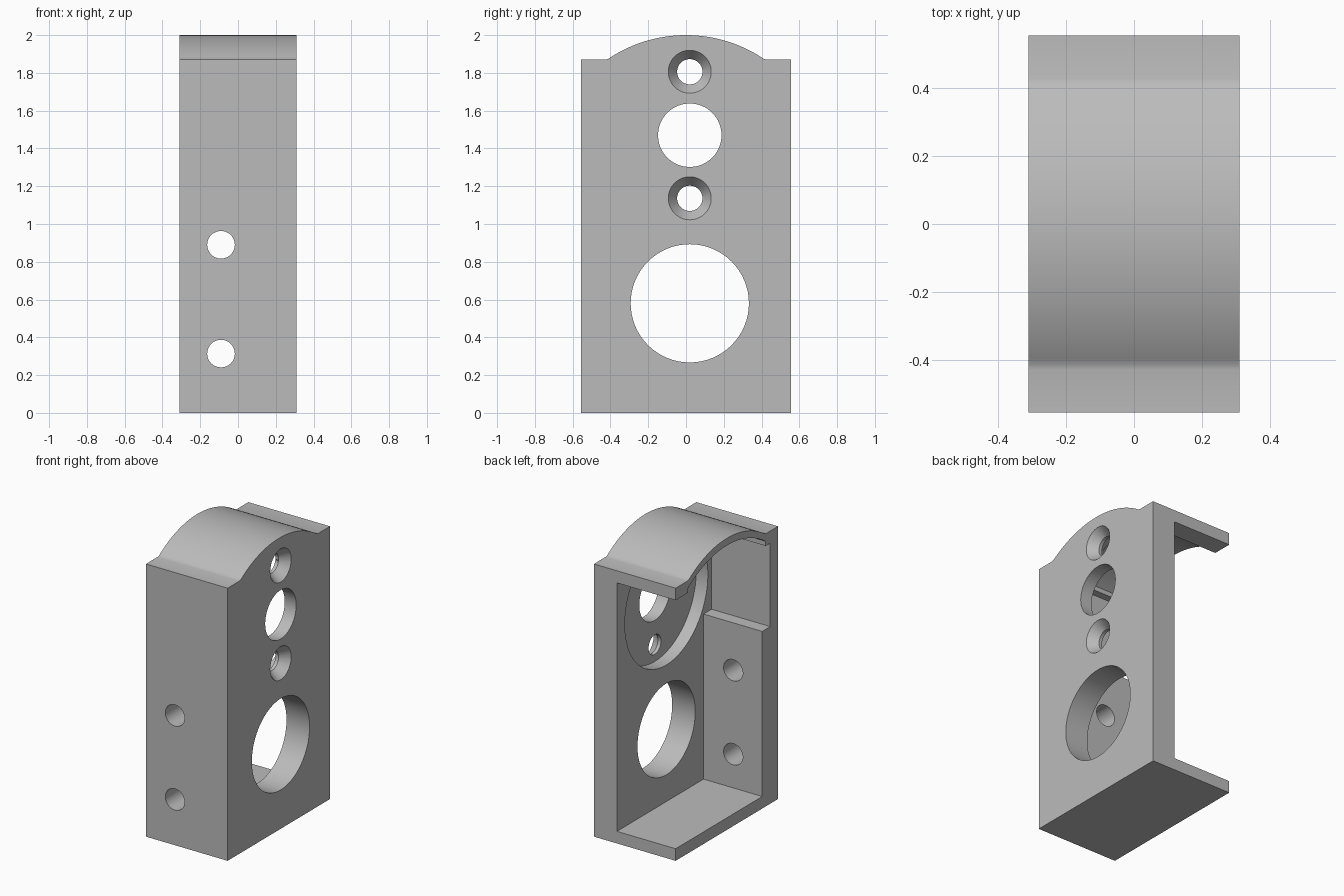
import bpy
import bmesh
from math import sqrt, radians, pi
from mathutils import Matrix

cube = bpy.data.objects.get("Cube")
if cube:
    bpy.data.objects.remove(cube, do_unlink=True)

grey = bpy.data.materials.new("plain_grey")
grey.use_nodes = True
colour = (0.5, 0.5, 0.5, 1)
grey.diffuse_color = colour
grey.node_tree.nodes["Principled BSDF"].inputs["Base Color"].default_value = colour

HALF_X, HALF_Y, SHOULDER, TOP = 0.31, 0.555, 1.87, 2.0
PLATE_IN = 0.135     # inner face of the side plate
POCKET_FLOOR = 0.223
WALL, THIN = 0.172, 0.085
HOLE_Y, POCKET_Z = 0.02, 1.47


def finish(bm, name):
    bmesh.ops.recalc_face_normals(bm, faces=bm.faces)
    mesh = bpy.data.meshes.new(name)
    bm.to_mesh(mesh)
    bm.free()
    mesh.materials.append(grey)
    obj = bpy.data.objects.new(name, mesh)
    bpy.context.collection.objects.link(obj)
    return obj


def extrude_x(name, profile, x0, x1):
    """Extrude a (y, z) outline between two x positions."""
    bm = bmesh.new()
    face = bm.faces.new([bm.verts.new((x0, y, z)) for y, z in profile])
    grown = bmesh.ops.extrude_face_region(bm, geom=[face])["geom"]
    verts = [v for v in grown if isinstance(v, bmesh.types.BMVert)]
    bmesh.ops.translate(bm, verts=verts, vec=(x1 - x0, 0, 0))
    return finish(bm, name)


def drill(name, centre, r1, r2, depth, axis):
    """Cylinder or cone cutter, r1 at the low end of its axis."""
    turn = Matrix.Rotation(pi / 2, 4, 'Y') if axis == 'X' else Matrix.Rotation(-pi / 2, 4, 'X')
    bm = bmesh.new()
    bmesh.ops.create_cone(bm, cap_ends=True, segments=64, radius1=r1, radius2=r2,
                          depth=depth, matrix=Matrix.Translation(centre) @ turn)
    return finish(bm, name)


def arch(half, drop, steps=40):
    """Arc points from +y to -y, lowered by drop."""
    radius = 0.737
    ys = [half * (1 - 2 * i / steps) for i in range(steps + 1)]
    return [(y, TOP - drop - radius + sqrt(radius ** 2 - y * y)) for y in ys]


# Body: block with an arched top, softly blended into flat shoulders
blend = [(0.428, SHOULDER), (0.412, 1.874)]
outline = [(-HALF_Y, 0), (HALF_Y, 0), (HALF_Y, SHOULDER)] + blend + arch(0.395, 0)
outline += [(-y, z) for y, z in reversed(blend)] + [(-HALF_Y, SHOULDER)]
body = extrude_x("bracket_body", outline, -HALF_X, HALF_X)

# Cavity open at the back and one side, with a stepped front wall
lip = 1.787
thick_y, thin_y = WALL - HALF_Y, THIN - HALF_Y
cavity = [(0.7, 0.083), (thick_y, 0.083), (thick_y, 1.215), (thin_y, 1.215),
          (thin_y, lip), (-0.42, lip)]
cavity += list(reversed(arch(0.42, 0.05))) + [(0.42, lip), (0.7, lip)]
cutters = [extrude_x("cavity_cutter", cavity, -0.4, PLATE_IN)]

# Round pocket on the inside of the plate
cutters.append(drill("pocket_cutter", (POCKET_FLOOR - 0.1, HOLE_Y, POCKET_Z),
                     0.45, 0.45, 0.2, 'X'))

# Through holes in the plate
for name, z, r in (("large_hole", 0.58, 0.313), ("medium_hole", POCKET_Z, 0.168),
                   ("lower_screw_hole", 1.136, 0.067), ("upper_screw_hole", 1.806, 0.067)):
    cutters.append(drill(name + "_cutter", (0.25, HOLE_Y, z), r, r, 0.4, 'X'))

# Countersinks on the outside of the screw holes
for z in (1.136, 1.806):
    cutters.append(drill("countersink_cutter", (HALF_X - 0.02, HOLE_Y, z),
                         0.066, 0.132, 0.09, 'X'))

# Mounting holes through the front wall
for z in (0.314, 0.89):
    cutters.append(drill("front_hole_cutter", (-0.09, -0.47, z), 0.073, 0.073, 0.3, 'Y'))

for cutter in cutters:
    cutter.hide_render = True
    cut = body.modifiers.new(cutter.name, 'BOOLEAN')
    cut.operation = 'DIFFERENCE'
    cut.solver = 'EXACT'
    cut.object = cutter

# Apply the cuts and smooth the curved surfaces
bpy.ops.object.select_all(action='DESELECT')
body.select_set(True)
bpy.context.view_layer.objects.active = body
for name in [m.name for m in body.modifiers]:
    bpy.ops.object.modifier_apply(modifier=name)
for cutter in cutters:
    bpy.data.objects.remove(cutter, do_unlink=True)
bpy.ops.object.shade_smooth_by_angle(angle=radians(25))
